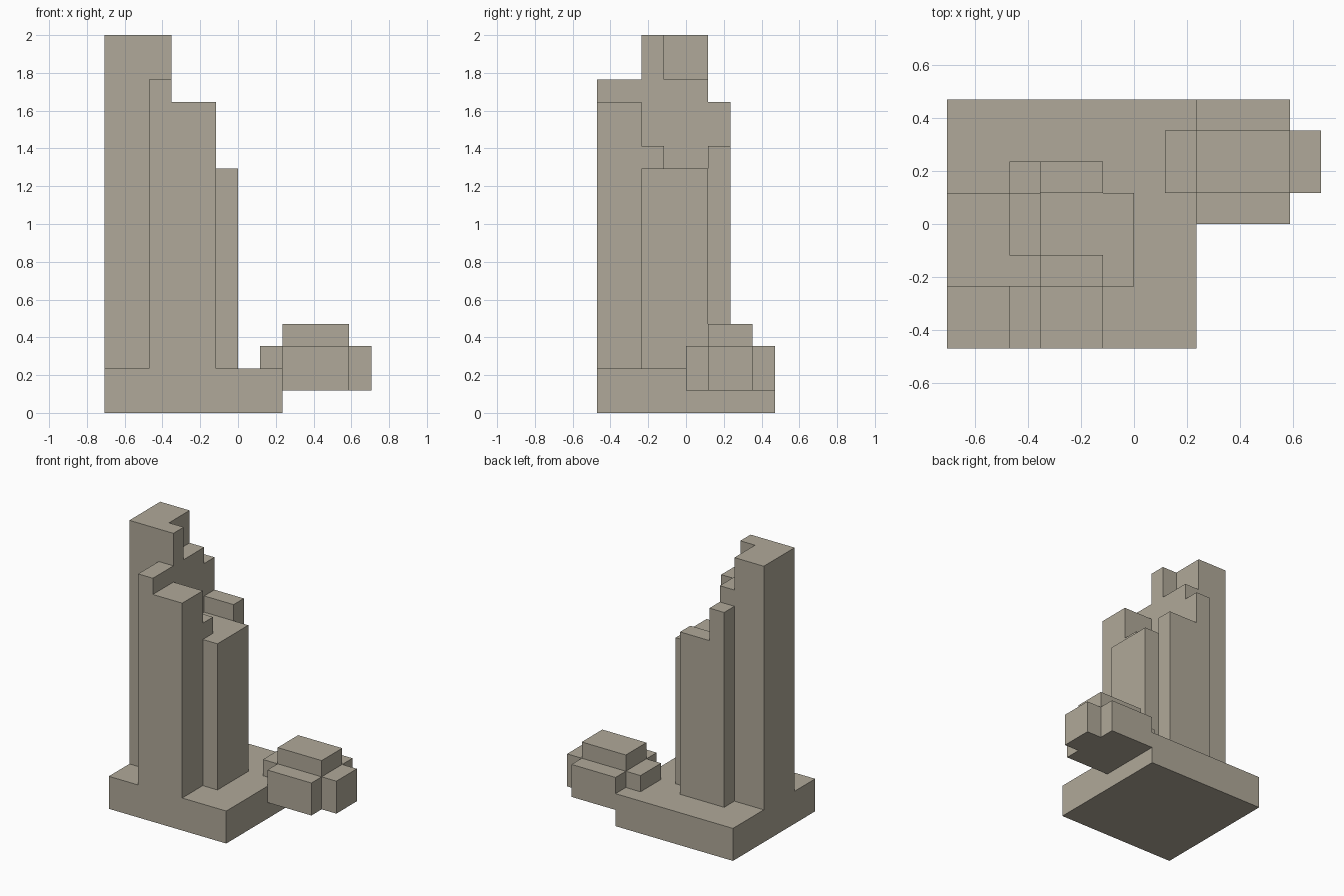
import bpy
import bmesh

U = 2 / 17  # one block; all sizes below are in blocks

cube = bpy.data.objects.get("Cube")
if cube:
    bpy.data.objects.remove(cube, do_unlink=True)

stone = bpy.data.materials.new("warm grey stone")
stone.use_nodes = True
colour = (0.434, 0.397, 0.319, 1)
stone.diffuse_color = colour
stone.node_tree.nodes["Principled BSDF"].inputs["Base Color"].default_value = colour


def stepped_slab(name, y0, y1, floor, steps, end):
    """Extrude a stepped skyline from y0 to y1; steps are (x start, height)."""
    xs = [x for x, _ in steps] + [end]
    outline = [(xs[0], floor)]
    for i, (x, top) in enumerate(steps):
        outline += [(x, top), (xs[i + 1], top)]
    outline.append((end, floor))

    bm = bmesh.new()
    face = bm.faces.new([bm.verts.new((x * U, y0 * U, z * U)) for x, z in outline])
    new = bmesh.ops.extrude_face_region(bm, geom=[face], use_keep_orig=True)["geom"]
    moved = [v for v in new if isinstance(v, bmesh.types.BMVert)]
    bmesh.ops.translate(bm, verts=moved, vec=(0, (y1 - y0) * U, 0))
    bmesh.ops.recalc_face_normals(bm, faces=bm.faces)

    mesh = bpy.data.meshes.new(name)
    bm.to_mesh(mesh)
    bm.free()
    mesh.materials.append(stone)
    obj = bpy.data.objects.new(name, mesh)
    bpy.context.collection.objects.link(obj)
    return obj


# Square plinth
stepped_slab("base", -4, 4, 0, [(-6, 2)], 2)

# Tower cluster, sliced from front to back
stepped_slab("tower_front", -4, -2, 2, [(-4, 15), (-3, 14)], -1)
stepped_slab("tower_middle_front", -2, -1, 2, [(-6, 17), (-3, 12), (-1, 11)], 0)
stepped_slab("tower_middle_back", -1, 1, 2, [(-6, 17), (-4, 15), (-3, 11)], 0)
stepped_slab("tower_back", 1, 2, 2, [(-4, 14), (-3, 12)], -1)

# Boulder overhanging the side of the base
stepped_slab("boulder_core", 1, 3, 1, [(1, 3), (2, 4), (5, 3)], 6)
for side, y in (("front", 0), ("back", 3)):
    stepped_slab("boulder_" + side, y, y + 1, 1, [(2, 3)], 5)
